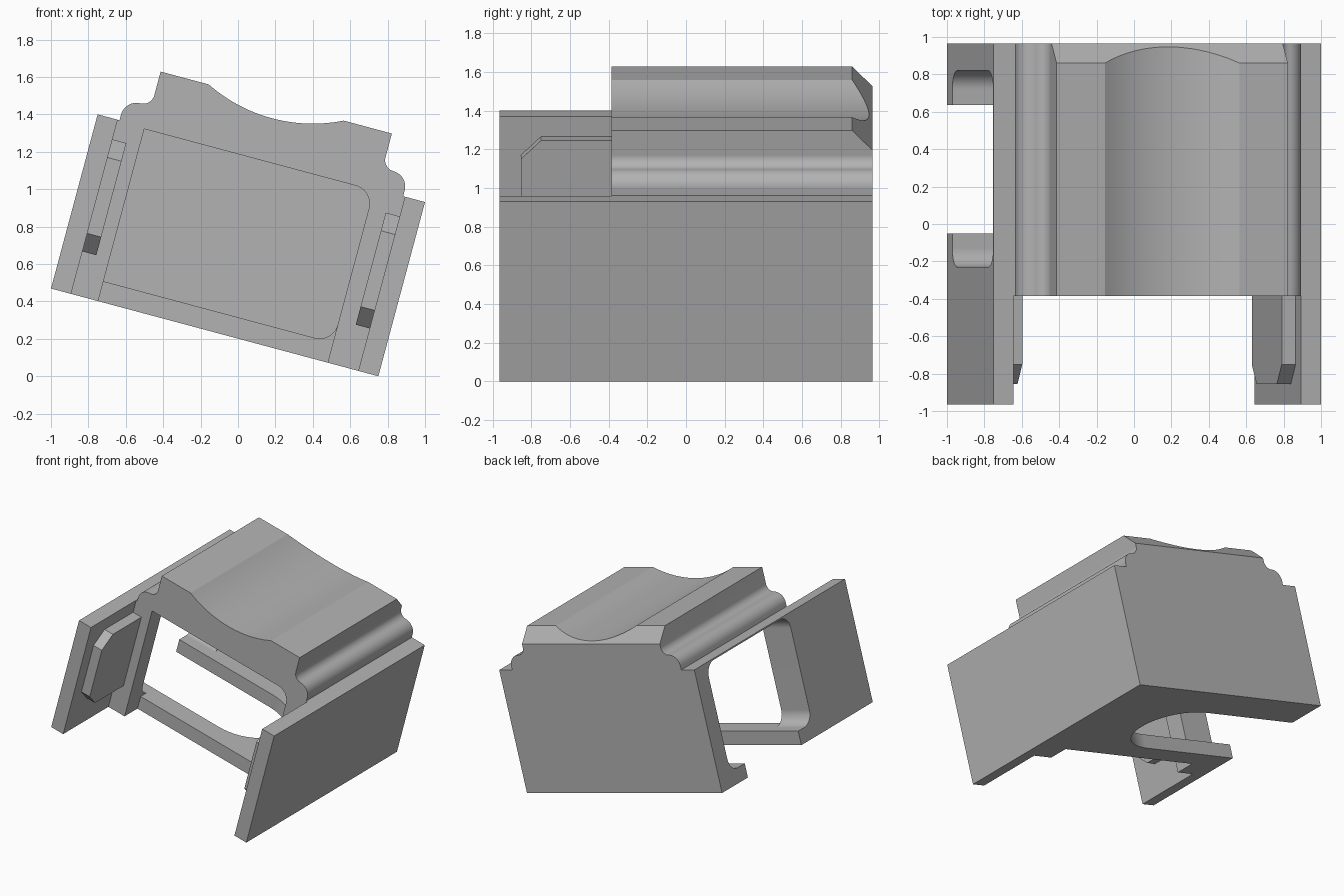
import bpy, bmesh
from math import sin, cos, pi, radians
from mathutils import Matrix, Vector

cube = bpy.data.objects.get("Cube")
if cube:
    bpy.data.objects.remove(cube, do_unlink=True)

TILT = radians(15)
HALF, DEPTH, WALL_TOP = 0.906, 0.965, 0.964    # half width, half depth, wall height
FRONT = -0.385                                # front of the arched body
PANEL, POST = 0.795, 0.645                    # inner faces of panel and post
FLOOR, CEILING, BACK = 0.11, 0.953, 0.82      # cavity limits

grey = bpy.data.materials.new("plain grey")
grey.use_nodes = True
colour = (0.45, 0.45, 0.45, 1)
grey.diffuse_color = colour
grey.node_tree.nodes["Principled BSDF"].inputs["Base Color"].default_value = colour


def arc(cx, cy, r, start, end, steps=10):
    """Points along an arc, angles in degrees."""
    angles = [radians(start + (end - start) * i / steps) for i in range(steps + 1)]
    return [(cx + r * cos(a), cy + r * sin(a)) for a in angles]


def prism(name, points, axis, low, high):
    """Extrude a 2D outline along the given axis."""
    place = {"x": lambda a, b, t: (t, a, b),
             "y": lambda a, b, t: (a, t, b),
             "z": lambda a, b, t: (a, b, t)}[axis]
    bm = bmesh.new()
    rings = [[bm.verts.new(place(a, b, t)) for a, b in points] for t in (low, high)]
    n = len(points)
    for ring in rings:
        bm.faces.new(ring)
    for i in range(n):
        j = (i + 1) % n
        bm.faces.new((rings[0][i], rings[0][j], rings[1][j], rings[1][i]))
    bmesh.ops.recalc_face_normals(bm, faces=bm.faces)
    mesh = bpy.data.meshes.new(name)
    bm.to_mesh(mesh)
    bm.free()
    mesh.materials.append(grey)
    obj = bpy.data.objects.new(name, mesh)
    bpy.context.collection.objects.link(obj)
    return obj


def rect(a, b, c, d):
    return [(a, c), (b, c), (b, d), (a, d)]


def select(obj):
    bpy.ops.object.select_all(action="DESELECT")
    obj.select_set(True)
    bpy.context.view_layer.objects.active = obj


# Body outline: walls, rolled shoulders and a dished top
shoulder = [(HALF, 0), (HALF, WALL_TOP), (0.785, WALL_TOP)]
shoulder += arc(0.70, 0.995, 0.085, 0, 90)
shoulder += arc(0.70, 1.14, 0.06, 270, 180)[1:]
shoulder += [(0.64, 1.272)]
dish = arc(0, 1.185 + 0.843, 0.843, 270 + 26.3, 270 - 26.3, 24)
outline = shoulder + dish + [(-u, v) for u, v in reversed(shoulder)]
body = prism("housing_body", outline, "y", -DEPTH, DEPTH)

# Cutters
r = 0.1
cavity = ([(-POST, FLOOR)] + arc(0.625 - r, FLOOR + r, r, -90, 0)
          + arc(0.625 - r, CEILING - r, r, 0, 90) + [(-POST, CEILING)])
y0, y1 = -0.23, BACK
window = (arc(y1 - r, FLOOR + r, r, -90, 0) + arc(y1 - r, CEILING - r, r, 0, 90)
          + arc(y0 + r, CEILING - r, r, 90, 180) + arc(y0 + r, FLOOR + r, r, 180, 270))
slot_mid, slot_r = 0.2925, 0.3425
slot = ([(-2, slot_mid - slot_r)] + arc(-0.04, slot_mid, slot_r, -90, 90, 24)
        + [(-2, slot_mid + slot_r)])
bevel = [(0.76, 1.372), (1.2, 1.372), (1.2, 0.932)]
cutters = [
    prism("front_gap_cutter", rect(-PANEL, PANEL, -1, 2), "y", -2, FRONT),
    prism("cavity_cutter", cavity, "y", FRONT - 0.2, BACK),
    prism("floor_front_cutter", rect(-POST, 0.625, -0.5, 0.5), "y", FRONT - 0.2, -0.22),
    prism("side_window_cutter", window, "x", -2, -0.5),
    prism("floor_slot_cutter", slot, "z", -0.5, 0.3),
    prism("back_bevel_cutter", bevel, "x", -2, 2),
]
for cutter in cutters:
    cutter.hide_render = True
    mod = body.modifiers.new(cutter.name, "BOOLEAN")
    mod.operation, mod.solver, mod.object = "DIFFERENCE", "EXACT", cutter
select(body)
for mod in list(body.modifiers):
    bpy.ops.object.modifier_apply(modifier=mod.name)
for cutter in cutters:
    bpy.data.objects.remove(cutter, do_unlink=True)

# Guide tabs on the inside of each front panel
tab = [(FRONT + 0.01, 0.235), (-0.75, 0.235), (-0.855, 0.335),
       (-0.855, 0.755), (-0.75, 0.855), (FRONT + 0.01, 0.855)]
parts = [body,
         prism("right_guide_tab", tab, "x", -PANEL - 0.01, -0.718),
         prism("left_guide_tab", tab, "x", 0.718, PANEL + 0.01)]

# Smooth the rounded areas and lean the whole model
shift = Vector((-WALL_TOP * sin(TILT) / 2, 0, HALF * sin(TILT)))
lean = Matrix.Translation(shift) @ Matrix.Rotation(TILT, 4, "Y")
for part in parts:
    part.data.transform(lean)
    select(part)
    bpy.ops.object.shade_smooth_by_angle(angle=radians(25))
    weighted = part.modifiers.new("even_shading", "WEIGHTED_NORMAL")
    weighted.keep_sharp = True
